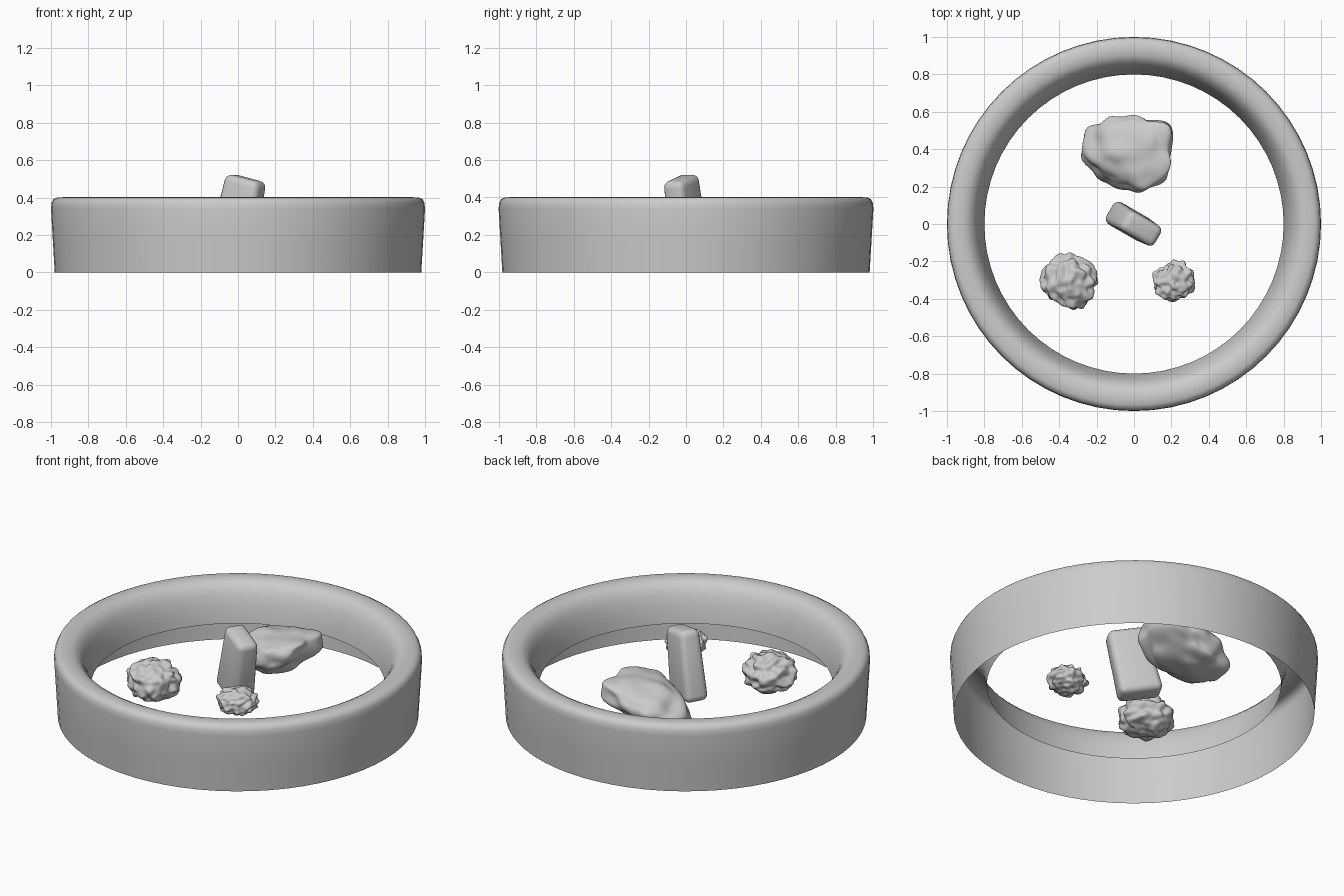
import bpy, bmesh, math
from mathutils import Vector, noise

if "Cube" in bpy.data.objects:
    bpy.data.objects.remove(bpy.data.objects["Cube"], do_unlink=True)

# Single stone colour
stone = bpy.data.materials.new("stone_grey")
stone.use_nodes = True
stone.diffuse_color = (0.6, 0.6, 0.6, 1)
stone.node_tree.nodes["Principled BSDF"].inputs["Base Color"].default_value = (0.6, 0.6, 0.6, 1)


def add_object(name, bm, angle=60):
    mesh = bpy.data.meshes.new(name)
    bm.to_mesh(mesh)
    bm.free()
    mesh.materials.append(stone)
    obj = bpy.data.objects.new(name, mesh)
    bpy.context.collection.objects.link(obj)
    bpy.ops.object.select_all(action="DESELECT")
    obj.select_set(True)
    bpy.context.view_layer.objects.active = obj
    bpy.ops.object.shade_smooth_by_angle(angle=math.radians(angle))
    return obj


# Open ring wall: outer side, rounded rim and sloping inner lip
def ring(name, profile, steps=64):
    bm = bmesh.new()
    verts = [bm.verts.new((r, 0, z)) for r, z in profile]
    edges = [bm.edges.new(pair) for pair in zip(verts, verts[1:])]
    bmesh.ops.spin(bm, geom=verts + edges, cent=(0, 0, 0), axis=(0, 0, 1),
                   angle=math.tau, steps=steps, use_duplicate=False)
    bmesh.ops.remove_doubles(bm, verts=bm.verts, dist=0.0005)
    bmesh.ops.recalc_face_normals(bm, faces=bm.faces)
    # An open shell has no inside: make the outer wall face outwards
    bm.faces.ensure_lookup_table()
    wall = min(bm.faces, key=lambda f: f.calc_center_median().z)
    c = wall.calc_center_median()
    if wall.normal.dot(Vector((c.x, c.y, 0))) < 0:
        bmesh.ops.reverse_faces(bm, faces=bm.faces)
    return add_object(name, bm)


ring("ring_wall", [(0.98, 0), (0.99, 0.17), (1.0, 0.34), (0.997, 0.37), (0.987, 0.39),
                   (0.968, 0.4), (0.93, 0.402), (0.9, 0.398), (0.875, 0.385),
                   (0.852, 0.36), (0.835, 0.325), (0.82, 0.28), (0.808, 0.23), (0.8, 0.177)])


# Rock: a ball fitted to a plan outline of radii, every 30 degrees from +x
def rock(name, centre, height, outline, bump, scale, tilt=0.0):
    bm = bmesh.new()
    bmesh.ops.create_icosphere(bm, subdivisions=5, radius=1)
    count = len(outline)
    for v in bm.verts:
        d = v.co.normalized()
        t = (math.atan2(d.y, d.x) / math.tau % 1) * count
        i, f = int(t) % count, t - int(t)
        f = f * f * (3 - 2 * f)
        reach = outline[i] * (1 - f) + outline[(i + 1) % count] * f
        flat = math.hypot(d.x, d.y)
        lump = 1 + bump * noise.noise(d * scale + Vector(centre) * 9)
        p = Vector((d.x * reach, d.y * reach, 0)) * lump
        p.z = math.copysign(abs(d.z) ** 0.85, d.z) * height * lump + tilt * d.x * reach * flat
        v.co = p + Vector(centre)
    return add_object(name, bm)


rock("large_rock", (-0.04, 0.38, 0.24), 0.11,
     [0.235, 0.265, 0.21, 0.195, 0.215, 0.235, 0.24, 0.2, 0.18, 0.185, 0.23, 0.24],
     0.16, 2.0, tilt=0.3)
rock("medium_rock", (-0.345, -0.305, 0.237), 0.105,
     [0.145, 0.145, 0.13, 0.14, 0.14, 0.14, 0.147, 0.145, 0.13, 0.145, 0.15, 0.14],
     0.2, 3.2)
rock("small_rock", (0.21, -0.31, 0.262), 0.07,
     [0.11, 0.115, 0.115, 0.1, 0.09, 0.1, 0.105, 0.1, 0.1, 0.1, 0.1, 0.11],
     0.22, 3.2)

# Upright leaning block with rounded edges, slightly narrower at the top
bm = bmesh.new()
bmesh.ops.create_cube(bm, size=1)
for v in bm.verts:
    taper = 0.92 if v.co.z > 0 else 1.06
    v.co = Vector((v.co.x * 0.23 * taper, v.co.y * 0.13 * taper, v.co.z * 0.4))
bmesh.ops.bevel(bm, geom=bm.edges[:], offset=0.035, segments=4, profile=0.5, affect="EDGES")
block = add_object("standing_block", bm)
block.location = (0.005, -0.005, 0.31)
block.rotation_euler = (0, math.radians(13), math.radians(-30))
